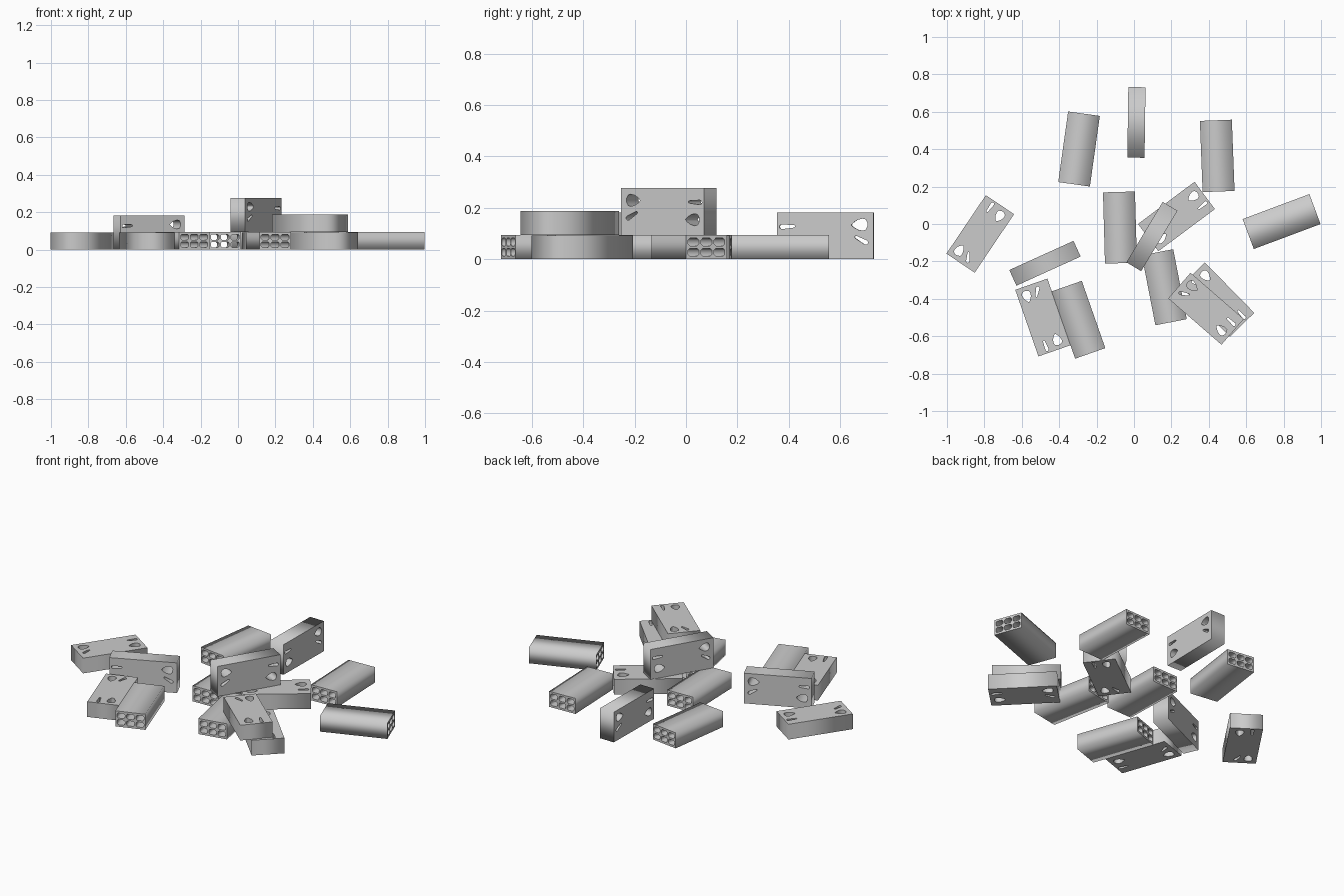
import bpy
from math import radians, cos, sin, pi
from mathutils import Matrix

if "Cube" in bpy.data.objects:
    bpy.data.objects.remove(bpy.data.objects["Cube"])


def extruded_profile(name, outlines, depth, turn=Matrix()):
    """Fill a 2D outline with holes and extrude it into a mesh."""
    cu = bpy.data.curves.new(name, 'CURVE')
    cu.dimensions = '2D'
    cu.fill_mode = 'BOTH'
    cu.extrude = depth / 2
    for pts in outlines:
        sp = cu.splines.new('POLY')
        sp.points.add(len(pts) - 1)
        for p, (x, y) in zip(sp.points, pts):
            p.co = (x, y, 0, 1)
        sp.use_cyclic_u = True
    tmp = bpy.data.objects.new(name, cu)
    bpy.context.collection.objects.link(tmp)
    bpy.context.view_layer.update()
    deps = bpy.context.evaluated_depsgraph_get()
    me = bpy.data.meshes.new_from_object(tmp.evaluated_get(deps))
    me.transform(turn)
    me.name = name
    bpy.data.objects.remove(tmp)
    return me


def rect(cx, cy, w, h, c=0.0):
    """Rectangle, optionally with chamfered corners."""
    a, b = w / 2, h / 2
    if c == 0:
        return [(cx - a, cy - b), (cx + a, cy - b), (cx + a, cy + b), (cx - a, cy + b)]
    q = [(a - c, -b), (a, -b + c), (a, b - c), (a - c, b)]
    return [(cx + x, cy + y) for x, y in q] + [(cx - x, cy - y) for x, y in q]


def slit(x0, y0, x1, y1, r0, r1):
    """Tapered rounded slot between two points."""
    L = ((x1 - x0) ** 2 + (y1 - y0) ** 2) ** 0.5
    dx, dy = (x1 - x0) / L, (y1 - y0) / L
    pts = []
    for x, y, r, start in ((x1, y1, r1, -pi / 2), (x0, y0, r0, pi / 2)):
        for i in range(5):
            t = start + pi * i / 4
            a, b = r * cos(t), r * sin(t)
            pts.append((x + a * dx - b * dy, y + a * dy + b * dx))
    return pts


EGG = [(-.033, 0), (-.027, .008), (-.01, .02), (.01, .025), (.022, .022), (.03, .008),
       (.029, -.006), (.022, -.019), (.01, -.022), (-.006, -.019), (-.025, -.008)]

# Hollow brick: 3 x 2 channels along the length
cells = [rect(.054 * i, .020 * j, .044, .030, .007) for i in (-1, 0, 1) for j in (-1, 1)]
hollow = extruded_profile("hollow_brick", [rect(0, 0, .171, .094)] + cells, .381,
                          Matrix.Rotation(pi / 2, 4, 'Z') @ Matrix.Rotation(pi / 2, 4, 'X'))

# Pierced brick: an egg hole and a slit through each end of the broad face
holes = [[(.135 + x, .042 + y) for x, y in EGG],
         [(-.136 - x, -.031 - y) for x, y in EGG],
         slit(.120, -.005, .158, -.026, .005, .009),
         slit(-.169, .035, -.122, .037, .009, .005)]
pierced = extruded_profile("pierced_brick", [rect(0, 0, .377, .182)] + holes, .092)

FLAT, EDGE, FLIP = Matrix(), Matrix.Rotation(pi / 2, 4, 'X'), Matrix.Rotation(pi, 4, 'X')


def place(me, x, y, z, angle, pose=FLAT):
    ob = bpy.data.objects.new(me.name, me)
    bpy.context.collection.objects.link(ob)
    ob.matrix_world = Matrix.Translation((x, y, z)) @ Matrix.Rotation(radians(angle), 4, 'Z') @ pose


# Hollow bricks lying on the ground
for x, y, a in [(-.294, .401, 82), (.445, .364, 92.2), (.789, .013, 20.5),
                (-.075, -.019, 91.6), (-.297, -.512, -70.7), (.162, -.338, -79)]:
    place(hollow, x, y, .047, a)

# Pierced bricks: lying, lying upside down, or standing on edge
for x, y, z, a, pose in [(-.822, -.053, .046, 236, FLIP), (.227, .040, .046, 216.7, FLAT),
                         (-.487, -.500, .046, 109.2, FLAT), (.446, -.404, .046, 134.4, FLIP),
                         (.385, -.453, .141, 139, FLIP), (.013, .543, .091, 89.2, EDGE),
                         (.096, -.067, .186, 239, EDGE), (-.476, -.210, .091, 24.4, EDGE)]:
    place(pierced, x, y, z, a, pose)
